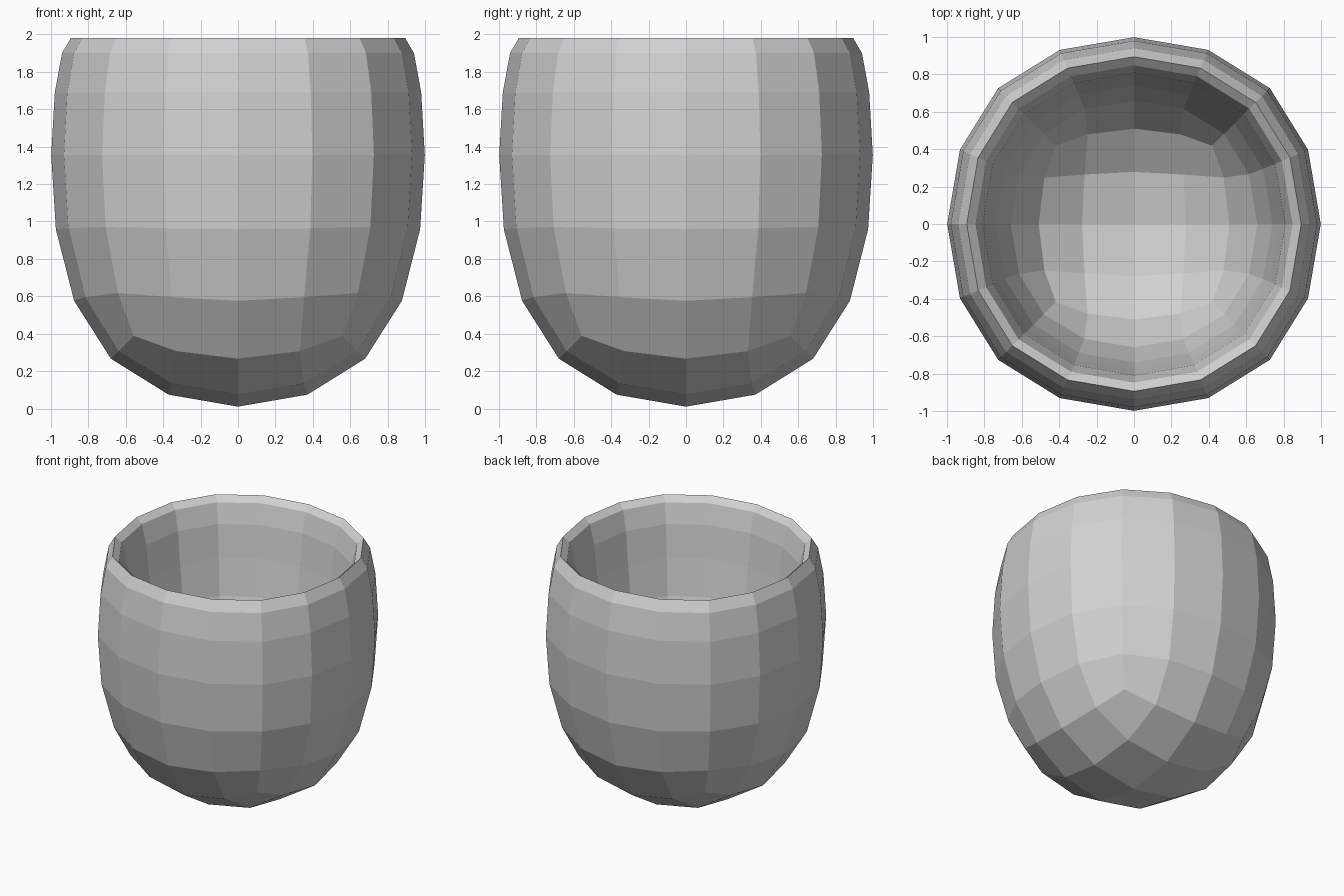
import bpy
import bmesh
from mathutils import Vector

default = bpy.data.objects.get("Cube")
if default:
    bpy.data.objects.remove(default, do_unlink=True)

HALF = 1.115         # half size of the outer cage
FLOOR = -0.169       # bottom of the outer cage
INNER = 0.75         # opening size relative to the outer cage
DEPTH = 1.67         # how far the hollow goes down

grey = bpy.data.materials.new("plain_grey")
grey.use_nodes = True
colour = (0.64, 0.64, 0.64, 1.0)
grey.diffuse_color = colour
grey.node_tree.nodes["Principled BSDF"].inputs["Base Color"].default_value = colour


def extrude(bm, face, scale=1.0, drop=0.0):
    """Extrude one face, then shrink it about the axis and lower it."""
    new = bmesh.ops.extrude_discrete_faces(bm, faces=[face])["faces"][0]
    for v in new.verts:
        v.co.x *= scale
        v.co.y *= scale
        v.co.z -= drop
    return new


# Box cage with a rim and a hollow, rounded by subdivision
bm = bmesh.new()
bmesh.ops.create_cube(bm, size=2 * HALF)
bmesh.ops.translate(bm, verts=bm.verts, vec=Vector((0, 0, FLOOR + HALF)))
top = max(bm.faces, key=lambda f: f.calc_center_median().z)
rim = extrude(bm, top, scale=INNER)
extrude(bm, rim, drop=DEPTH)
bmesh.ops.recalc_face_normals(bm, faces=bm.faces)

mesh = bpy.data.meshes.new("cup")
bm.to_mesh(mesh)
bm.free()
mesh.materials.append(grey)
cup = bpy.data.objects.new("cup", mesh)
bpy.context.collection.objects.link(cup)

# Faceted rounding
rounding = cup.modifiers.new("rounding", 'SUBSURF')
rounding.levels = 2
rounding.render_levels = 2
